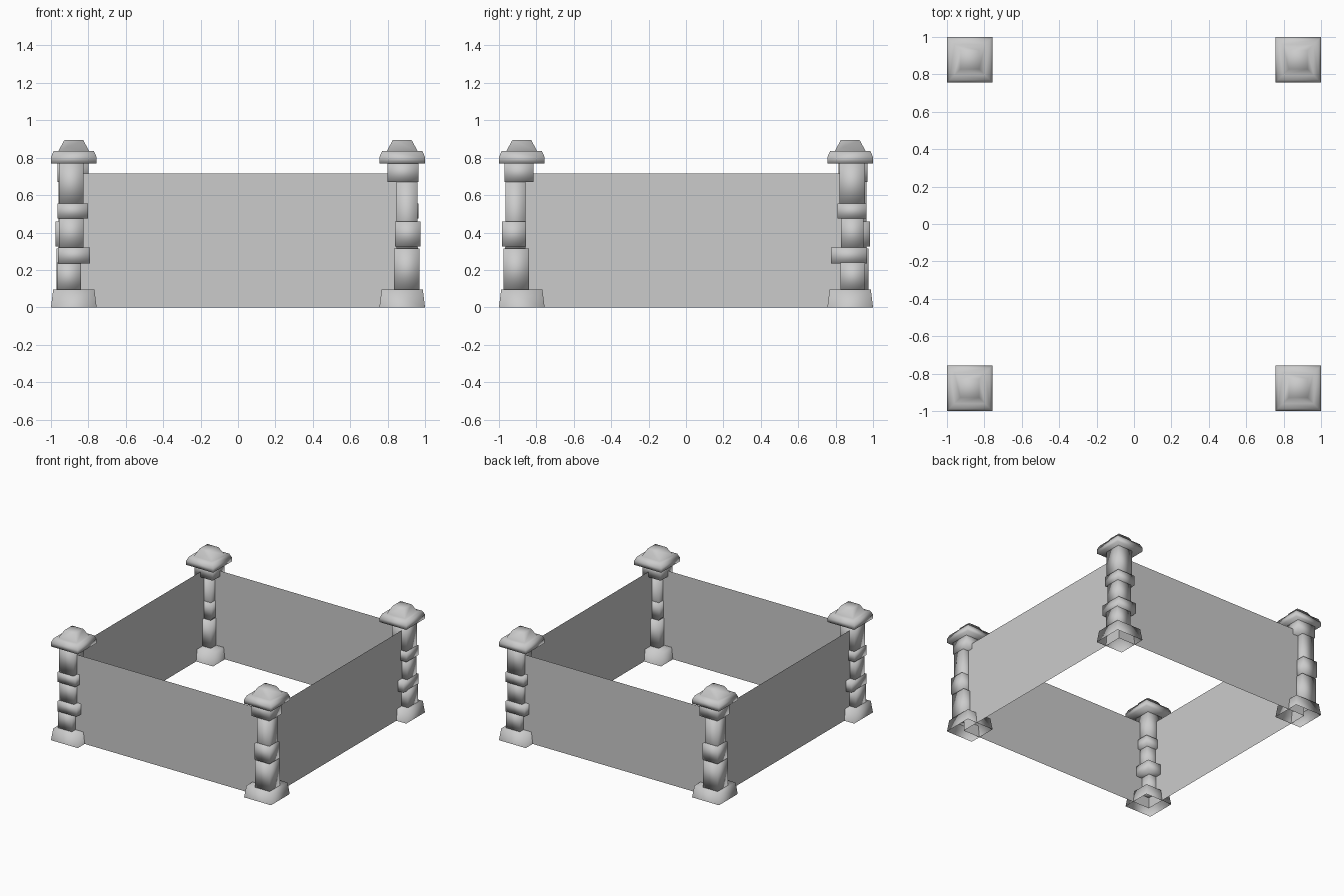
import bpy, bmesh

cube = bpy.data.objects.get("Cube")
if cube:
    bpy.data.objects.remove(cube)

stone = bpy.data.materials.new("stone_grey")
stone.use_nodes = True
grey = (0.6, 0.6, 0.6, 1)
stone.diffuse_color = grey
stone.node_tree.nodes["Principled BSDF"].inputs["Base Color"].default_value = grey

C = 0.878   # pillar centre
W = 0.91    # wall plane
WALL_TOP = 0.715


def finish(name, bm, smooth):
    me = bpy.data.meshes.new(name)
    for f in bm.faces:
        f.smooth = smooth
    bm.to_mesh(me)
    bm.free()
    me.materials.append(stone)
    ob = bpy.data.objects.new(name, me)
    bpy.context.collection.objects.link(ob)
    return ob


def stack(name, rings, turn, y_sign, bottom=True):
    """Square rings (z, x0, x1, y0, y1) joined upward; turn = -1 gives the opposite corner."""
    bm = bmesh.new()
    loops = []
    for z, x0, x1, y0, y1 in rings:
        corners = ((x0, y0), (x1, y0), (x1, y1), (x0, y1))
        loops.append([bm.verts.new((x * turn, y * turn * y_sign, z)) for x, y in corners])
    for a, b in zip(loops, loops[1:]):
        for i in range(4):
            j = (i + 1) % 4
            bm.faces.new((a[i], a[j], b[j], b[i]))
    bm.faces.new(loops[-1])
    if bottom:
        bm.faces.new(loops[0][::-1])
    if y_sign < 0:
        bmesh.ops.reverse_faces(bm, faces=bm.faces[:])
    return finish(name, bm, True)


def centred(z, half, c=C):
    return (z, c - half, c + half, c - half, c + half)


# Stones as (name, z0, z1, x0, x1, y0, y1), y measured outward
banded = [
    ("lower_stone", 0.09, 0.24, 0.84, 0.967, 0.825, 0.958),
    ("lower_band", 0.235, 0.32, 0.79, 0.962, 0.775, 0.967),
    ("middle_stone", 0.315, 0.48, 0.825, 0.957, 0.83, 0.95),
    ("upper_band", 0.475, 0.555, 0.803, 0.965, 0.81, 0.965),
    ("upper_stone", 0.55, 0.775, 0.825, 0.957, 0.82, 0.957),
]
collared = [
    ("lower_stone", 0.09, 0.315, 0.835, 0.97, 0.84, 0.975),
    ("middle_stone", 0.325, 0.46, 0.84, 0.975, 0.855, 0.983),
    ("upper_stone", 0.31, 0.68, 0.847, 0.96, 0.857, 0.965),
    ("collar", 0.67, 0.775, 0.80, 0.965, 0.815, 0.97),
]

# Pillars: opposite corners share a design
for design, y_sign, stones in (("banded", 1, banded), ("collared", -1, collared)):
    for turn, side in ((1, "left"), (-1, "right")):
        tag = f"{side}_{design}_pillar_"
        stack(tag + "base", [centred(0, 0.122), centred(0.095, 0.11)], turn, y_sign, False)
        for name, z0, z1, *box in stones:
            stack(tag + name, [(z0, *box), (z1, *box)], turn, y_sign)
        stack(tag + "cap", [centred(0.77, 0.122), centred(0.803, 0.122), centred(0.835, 0.108),
                            centred(0.836, 0.082), centred(0.895, 0.05)], turn, y_sign)

# Thin walls between the pillars
ends = {"front_wall": ((-W, -W), (W, -W)), "left_wall": ((W, -W), (W, W)),
        "back_wall": ((W, W), (-W, W)), "right_wall": ((-W, W), (-W, -W))}
for name, ((xa, ya), (xb, yb)) in ends.items():
    bm = bmesh.new()
    bm.faces.new([bm.verts.new(p) for p in ((xa, ya, 0), (xb, yb, 0),
                                            (xb, yb, WALL_TOP), (xa, ya, WALL_TOP))])
    finish(name, bm, False)
